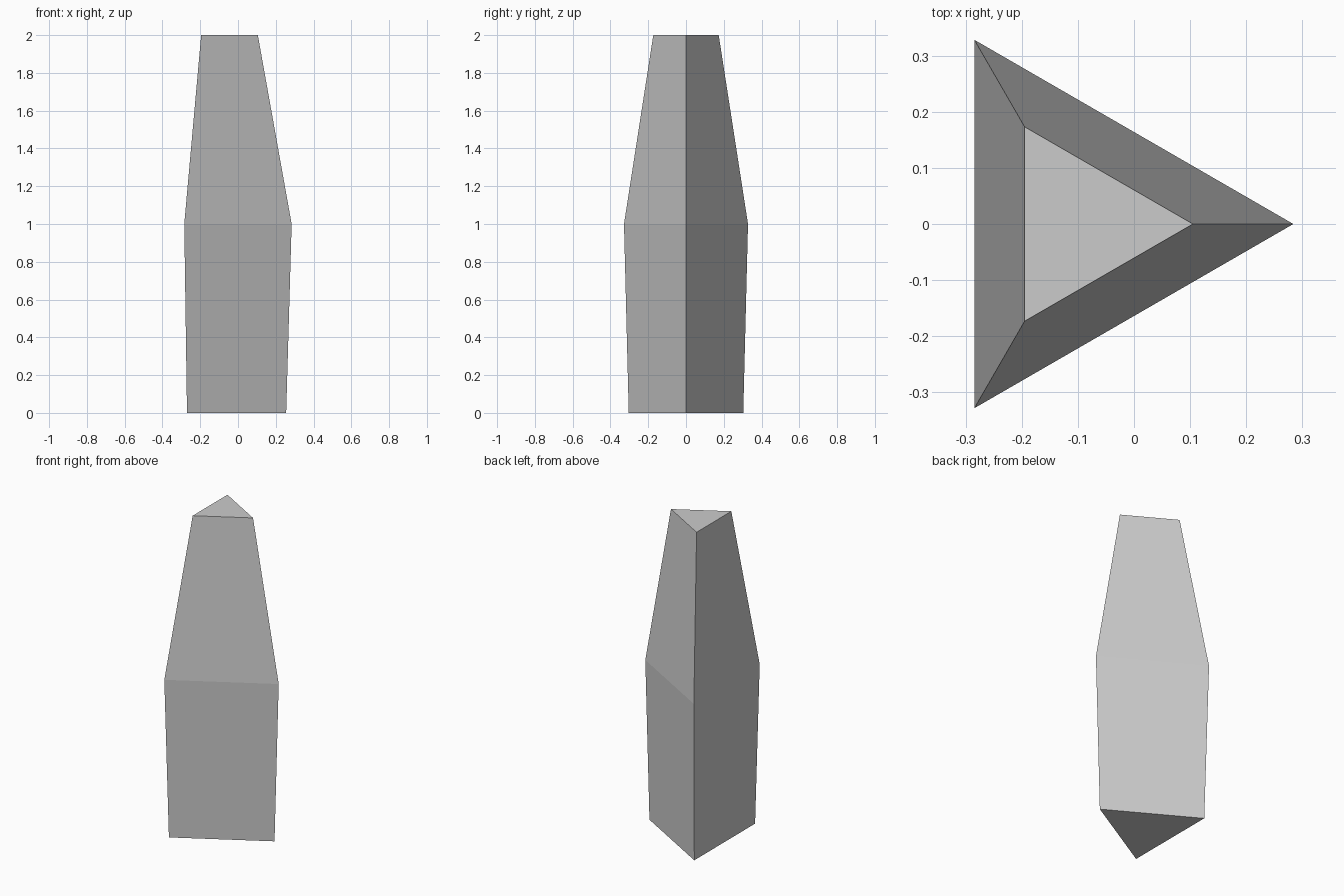
import bpy, bmesh
from math import cos, sin, tau

if "Cube" in bpy.data.objects:
    bpy.data.objects.remove(bpy.data.objects["Cube"])

SIDES = 3
CENTRE_X = -0.095
# (height, circumradius) of each triangular cross-section
PROFILE = [(0.0, 0.35), (1.0, 0.379), (2.0, 0.20)]

# Tapered three-sided shaft: stacked triangles joined by quads
bm = bmesh.new()
rings = [[bm.verts.new((CENTRE_X + r * cos(tau * i / SIDES), r * sin(tau * i / SIDES), z))
          for i in range(SIDES)] for z, r in PROFILE]
for low, high in zip(rings, rings[1:]):
    for i in range(SIDES):
        j = (i + 1) % SIDES
        bm.faces.new((low[i], low[j], high[j], high[i]))

# Bottom and top caps
bm.faces.new(rings[0][::-1])
bm.faces.new(rings[-1])

mesh = bpy.data.meshes.new("tapered_shaft")
bm.to_mesh(mesh)
bm.free()
bpy.context.collection.objects.link(bpy.data.objects.new("tapered_shaft", mesh))
